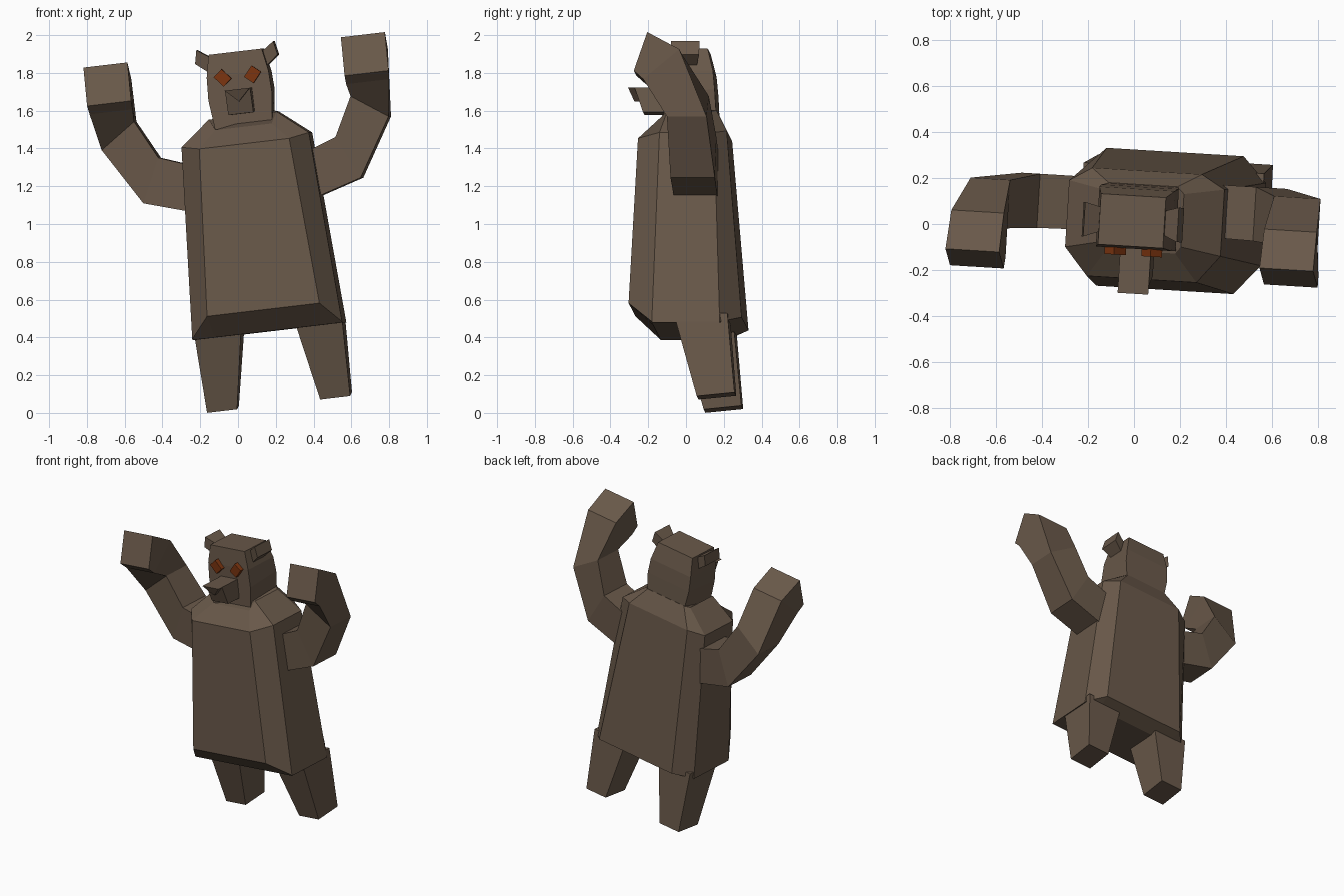
import bpy, bmesh
from math import radians
from mathutils import Matrix, Vector

cube = bpy.data.objects.get("Cube")
if cube:
    bpy.data.objects.remove(cube)


def make_material(name, colour):
    material = bpy.data.materials.new(name)
    material.use_nodes = True
    material.diffuse_color = colour
    material.node_tree.nodes["Principled BSDF"].inputs["Base Color"].default_value = colour
    return material


brown_fur = make_material("brown fur", (0.14, 0.098, 0.067, 1))
amber_eye = make_material("amber eye", (0.2, 0.035, 0.005, 1))

# The whole figure is symmetric, then swayed sideways and turned a little
pose = (Matrix.Translation((0.21, 0, 0.045))
        @ Matrix.Rotation(radians(-3.5), 4, "Z")
        @ Matrix.Rotation(radians(-6.7), 4, "Y"))


def loft(name, rings, material=brown_fur, side=1):
    """Skin a closed flat-faced solid through rings of equal length."""
    bm = bmesh.new()
    loops = [[bm.verts.new((side * x, y, z)) for x, y, z in ring] for ring in rings]
    for low, high in zip(loops, loops[1:]):
        for i in range(len(low)):
            j = (i + 1) % len(low)
            bm.faces.new((low[i], low[j], high[j], high[i]))
    bm.faces.new(loops[0])
    bm.faces.new(loops[-1])
    bmesh.ops.recalc_face_normals(bm, faces=bm.faces)
    mesh = bpy.data.meshes.new(name)
    bm.to_mesh(mesh)
    bm.free()
    mesh.materials.append(material)
    part = bpy.data.objects.new(name, mesh)
    part.matrix_world = pose
    bpy.context.collection.objects.link(part)
    return part


def octagon(front, flank, back):
    """Mirrored eight-sided ring; each argument gives (half width, y, z), flank has two y."""
    (fx, fy, fz), (sx, near, far, sz), (bx, by, bz) = front, flank, back
    half = [(fx, fy, fz), (sx, near, sz), (sx, far, sz), (bx, by, bz)]
    return half + [(-x, y, z) for x, y, z in reversed(half)]


def slab(half, front, back, front_z, back_z):
    """Mirrored four-sided ring lying roughly flat."""
    return [(-half, front, front_z), (half, front, front_z),
            (half, back, back_z), (-half, back, back_z)]


def limb_ring(inner, outer, front, back):
    """Ring across an arm; inner and outer are (x, z), front and back are y."""
    return [(inner[0], front, inner[1]), (outer[0], front, outer[1]),
            (outer[0], back, outer[1]), (inner[0], back, inner[1])]


# Torso with chamfered corners and sloping shoulders
loft("torso", [
    octagon((0.28, -0.16, 0.39), (0.40, -0.16, 0.20, 0.39), (0.28, 0.20, 0.39)),
    octagon((0.30, -0.29, 0.505), (0.40, -0.16, 0.20, 0.395), (0.30, 0.31, 0.43)),
    octagon((0.24, -0.25, 1.39), (0.34, -0.13, 0.16, 1.41), (0.24, 0.22, 1.43)),
    octagon((0.15, -0.13, 1.48), (0.18, -0.10, 0.13, 1.54), (0.15, 0.16, 1.55)),
])

# Head
loft("head", [
    slab(0.15, -0.12, 0.16, 1.46, 1.50),
    slab(0.17, -0.12, 0.15, 1.64, 1.66),
    slab(0.165, -0.12, 0.14, 1.76, 1.76),
    slab(0.142, -0.11, 0.11, 1.88, 1.88),
])

# Muzzle, narrowing back underneath, with a wedge nose over its front
loft("muzzle", [
    [(-0.067, -0.09, 1.55), (0.067, -0.09, 1.55), (0.067, -0.09, 1.68), (-0.067, -0.09, 1.68)],
    [(-0.067, -0.235, 1.55), (0.067, -0.235, 1.55), (0.067, -0.28, 1.68), (-0.067, -0.28, 1.68)],
])
loft("nose", [
    [(-0.067, -0.27, 1.68), (0.067, -0.27, 1.68), (0, -0.25, 1.615)],
    [(-0.067, -0.315, 1.68), (0.067, -0.315, 1.68), (0, -0.285, 1.615)],
])

for side, word in ((1, "left"), (-1, "right")):
    # Slanted block eyes
    tilt = Matrix.Translation((0.08, 0, 1.75)) @ Matrix.Rotation(radians(-50), 4, "Y")
    corners = [(-1, -1), (1, -1), (1, 1), (-1, 1)]
    loft(word + "_eye", [
        [tilt @ Vector((a * 0.036, y, b * 0.03)) for a, b in corners]
        for y in (-0.1, -0.15)], amber_eye, side)

    # Ears flaring out from the upper head
    loft(word + "_ear", [
        limb_ring((0.13, 1.86), (0.14, 1.775), -0.05, 0.05),
        limb_ring((0.205, 1.912), (0.22, 1.84), -0.08, 0.07),
    ], side=side)

    # Raised arms: shoulder, upper arm, elbow, then a paw bending forward
    loft(word + "_arm", [
        limb_ring((0.25, 1.29), (0.25, 1.04), -0.05, 0.18),
        limb_ring((0.473, 1.37), (0.58, 1.14), -0.055, 0.18),
        limb_ring((0.578, 1.575), (0.766, 1.445), -0.065, 0.145),
        [(0.57, -0.19, 1.64), (0.80, -0.19, 1.64), (0.80, 0, 1.80), (0.57, 0, 1.80)],
        [(0.57, -0.24, 1.685), (0.805, -0.24, 1.685), (0.805, -0.17, 1.89), (0.57, -0.17, 1.89)],
    ], side=side)

    # Tapered legs reaching back
    loft(word + "_leg", [
        [(0.222, 0.08, 0), (0.382, 0.08, 0), (0.382, 0.28, 0.02), (0.222, 0.28, 0.02)],
        [(0.14, -0.045, 0.44), (0.395, -0.045, 0.44), (0.395, 0.24, 0.44), (0.14, 0.24, 0.44)],
    ], side=side)
